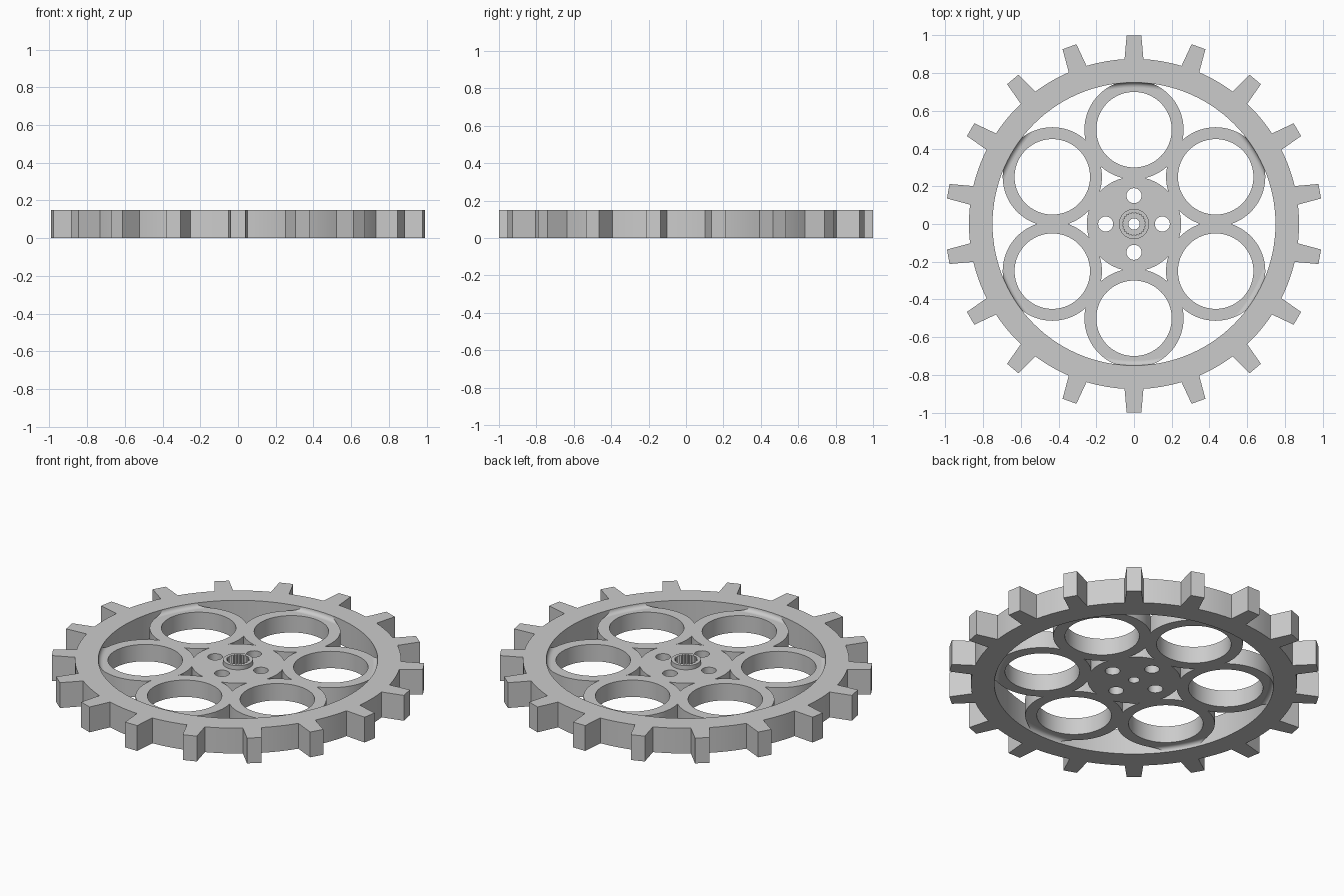
import bpy, bmesh
from math import sin, cos, pi, acos, radians, sqrt

default = bpy.data.objects.get("Cube")
if default:
    bpy.data.objects.remove(default, do_unlink=True)

grey = bpy.data.materials.new("plain grey")
grey.use_nodes = True
grey.diffuse_color = (0.6, 0.6, 0.6, 1)
grey.node_tree.nodes["Principled BSDF"].inputs["Base Color"].default_value = (0.6, 0.6, 0.6, 1)

HEIGHT = 0.15
LOW, HIGH = 0.025, 0.125      # recessed web
RIM_IN, RIM_OUT = 0.75, 0.875
RING_DIST, RING_IN, RING_OUT = 0.5, 0.2, 0.263


def circle(r, cx=0, cy=0, n=64):
    return [(cx + r * cos(2 * pi * i / n), cy + r * sin(2 * pi * i / n)) for i in range(n)]


def activate(ob):
    bpy.ops.object.select_all(action='DESELECT')
    ob.select_set(True)
    bpy.context.view_layer.objects.active = ob


def clean(ob, bm):
    """Weld, orient and smooth a finished part."""
    bmesh.ops.remove_doubles(bm, verts=bm.verts, dist=1e-5)
    bmesh.ops.recalc_face_normals(bm, faces=bm.faces)
    bm.to_mesh(ob.data)
    bm.free()
    ob.data.materials.clear()
    ob.data.materials.append(grey)
    activate(ob)
    bpy.ops.object.shade_smooth_by_angle(angle=radians(25))


def plate(name, loops, z0, z1):
    """Extrude an outline with holes between two heights."""
    cu = bpy.data.curves.new(name, 'CURVE')
    cu.dimensions = '2D'
    cu.fill_mode = 'BOTH'
    cu.extrude = (z1 - z0) / 2
    for pts in loops:
        sp = cu.splines.new('POLY')
        sp.points.add(len(pts) - 1)
        for p, (x, y) in zip(sp.points, pts):
            p.co = (x, y, 0, 1)
        sp.use_cyclic_u = True
    ob = bpy.data.objects.new(name, cu)
    bpy.context.collection.objects.link(ob)
    activate(ob)
    bpy.ops.object.convert(target='MESH')
    ob = bpy.context.view_layer.objects.active
    ob.name = name
    bm = bmesh.new()
    bm.from_mesh(ob.data)
    bmesh.ops.translate(bm, verts=bm.verts, vec=(0, 0, (z0 + z1) / 2))
    clean(ob, bm)
    return ob


# Toothed rim: tapered teeth joined by arcs
def gear_outline(teeth=18, root=0.05, tip=0.039, arc_steps=6):
    pts = []
    step = 2 * pi / teeth
    half = root / RIM_OUT
    for i in range(teeth):
        a = pi / 2 + i * step
        base = sqrt(RIM_OUT ** 2 - root ** 2)
        for r, t in ((base, -root), (1, -tip), (1, tip), (base, root)):
            pts.append((r * cos(a) - t * sin(a), r * sin(a) + t * cos(a)))
        for k in range(1, arc_steps):
            b = a + half + (step - 2 * half) * k / arc_steps
            pts.append((RIM_OUT * cos(b), RIM_OUT * sin(b)))
    return pts


plate("toothed_rim", [gear_outline(), circle(RIM_IN, n=120)], 0, HEIGHT)


# Concave fillet blending each ring into the rim wall, above and below
def fillet(name, angle, steps=6, cols=12):
    rad = HEIGHT - HIGH
    bm = bmesh.new()
    for side in (1, -1):
        def height(z):
            return z if side > 0 else HEIGHT - z
        rows, feet = [], []
        for k in range(steps + 1):
            t = pi / 2 * k / steps
            r = RIM_IN - rad + rad * sin(t)
            z = HIGH + rad * (1 - cos(t))
            a = acos((r * r + RING_DIST ** 2 - RING_OUT ** 2) / (2 * r * RING_DIST))
            angs = [angle - a + 2 * a * j / cols for j in range(cols + 1)]
            rows.append([bm.verts.new((r * cos(b), r * sin(b), height(z))) for b in angs])
            feet.append([bm.verts.new((r * cos(b), r * sin(b), height(HIGH)))
                         for b in (angs[0], angs[-1])])
        for k in range(steps):
            lo, hi = rows[k], rows[k + 1]
            for j in range(cols):
                bm.faces.new((lo[j], lo[j + 1], hi[j + 1], hi[j]))
            for e, end in enumerate((0, -1)):
                bm.faces.new((lo[end], hi[end], feet[k + 1][e], feet[k][e]))
        # flat underside closes the wedge
        for k in range(steps):
            bm.faces.new((feet[k][0], feet[k][1], feet[k + 1][1], feet[k + 1][0]))
    me = bpy.data.meshes.new(name)
    ob = bpy.data.objects.new(name, me)
    bpy.context.collection.objects.link(ob)
    clean(ob, bm)


# Six web rings
for i in range(6):
    a = pi / 2 + i * pi / 3
    cx, cy = RING_DIST * cos(a), RING_DIST * sin(a)
    plate(f"web_ring_{i + 1}", [circle(RING_OUT, cx, cy, 72), circle(RING_IN, cx, cy, 72)], LOW, HIGH)
    fillet(f"ring_fillet_{i + 1}", a)

# Hub with four bolt holes, splined socket and raised collar
bolts = [circle(0.04, 0.15 * cos(k * pi / 2), 0.15 * sin(k * pi / 2), 32) for k in range(4)]
TEETH = 24
spline = []
for i in range(TEETH * 2):
    r = 0.064 if i % 2 else 0.055
    spline.append((r * cos(pi * i / TEETH), r * sin(pi * i / TEETH)))

FLOOR = 0.06
plate("hub_base", [circle(0.25, n=72), circle(0.03, n=32)] + bolts, LOW, FLOOR)
plate("hub_top", [circle(0.25, n=72), spline] + bolts, FLOOR, HIGH)
plate("hub_collar", [circle(0.08, n=48), spline], HIGH, HEIGHT)
